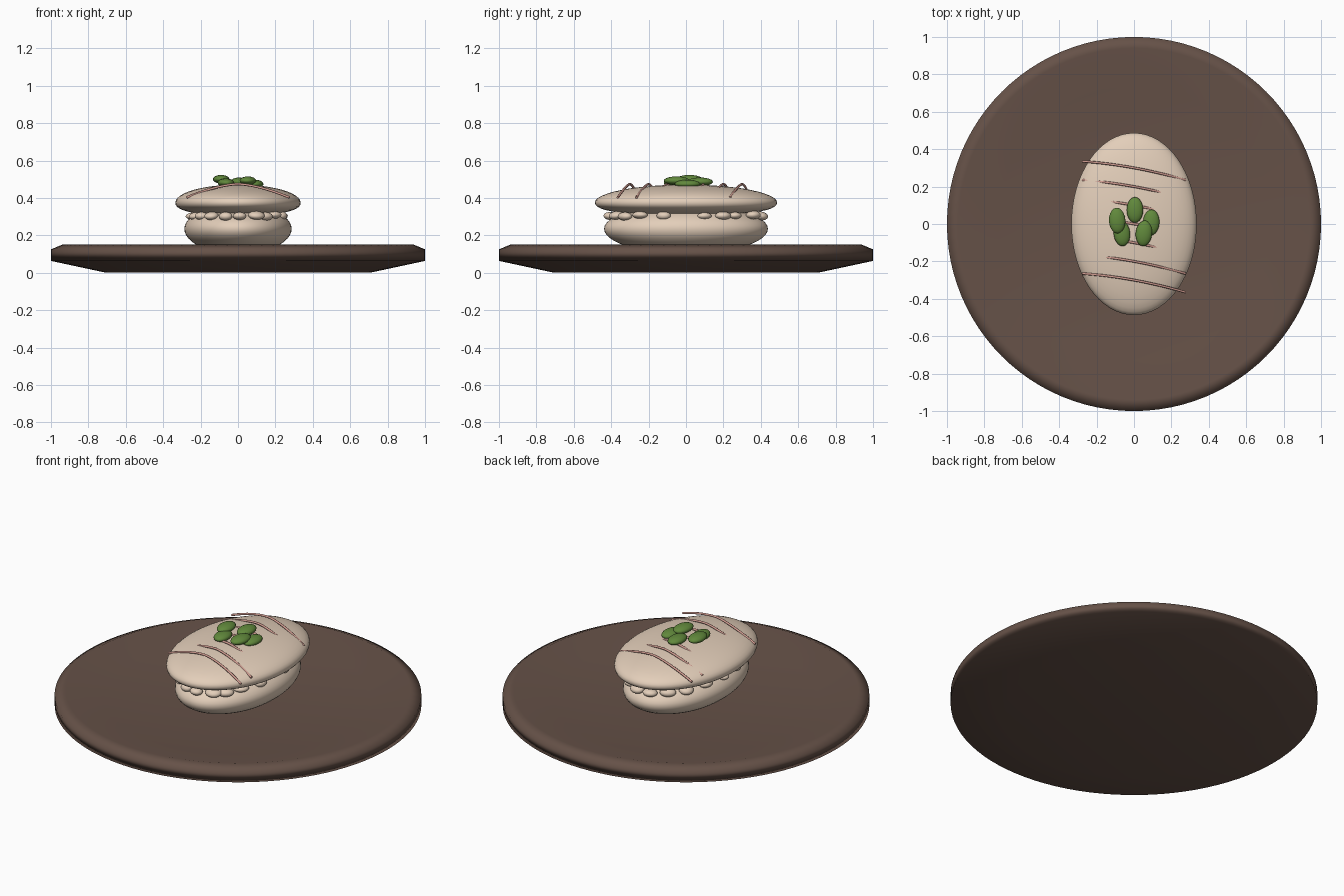
import bpy
import bmesh
import math
import random
from mathutils import Matrix

random.seed(4)
cube = bpy.data.objects.get("Cube")
if cube:
    bpy.data.objects.remove(cube)


def material(name, colour):
    mat = bpy.data.materials.new(name)
    mat.use_nodes = True
    mat.diffuse_color = (*colour, 1)
    bsdf = next(n for n in mat.node_tree.nodes if n.type == 'BSDF_PRINCIPLED')
    bsdf.inputs["Base Color"].default_value = (*colour, 1)
    bsdf.inputs["Roughness"].default_value = 0.7
    return mat


BROWN = material("dark brown", (0.132, 0.083, 0.064))
CREAM = material("bread cream", (0.77, 0.62, 0.49))
GREEN = material("leaf green", (0.12, 0.25, 0.045))
PINK = material("sauce pink", (0.65, 0.34, 0.29))


def add_object(name, bm, mat):
    bmesh.ops.recalc_face_normals(bm, faces=bm.faces)
    for face in bm.faces:
        face.smooth = True
    mesh = bpy.data.meshes.new(name)
    bm.to_mesh(mesh)
    bm.free()
    mesh.materials.append(mat)
    obj = bpy.data.objects.new(name, mesh)
    bpy.context.collection.objects.link(obj)
    return obj


def lathe(name, profile, mat, stretch=(1, 1, 1), steps=64):
    """Spin (radius, height) points round the z axis, then stretch."""
    bm = bmesh.new()
    verts = [bm.verts.new((r, 0, z)) for r, z in profile]
    edges = [bm.edges.new(pair) for pair in zip(verts, verts[1:])]
    bmesh.ops.spin(bm, geom=verts + edges, axis=(0, 0, 1), cent=(0, 0, 0),
                   angle=math.tau, steps=steps)
    bmesh.ops.remove_doubles(bm, verts=bm.verts, dist=0.0001)
    bmesh.ops.scale(bm, vec=stretch, verts=bm.verts)
    return add_object(name, bm, mat)


def bun_profile(top, middle, bottom, lower_power, n=12):
    """Domed cross-section of unit radius, from the top centre down."""
    points = []
    for i in range(2 * n + 1):
        a = math.pi / 2 * (1 - i / n)
        high = a >= 0
        power = 2 if high else lower_power
        reach = top - middle if high else middle - bottom
        r = max(0, math.cos(a)) ** (2 / power)
        z = math.copysign(abs(math.sin(a)) ** (2 / power), a) * reach
        points.append((r, middle + z))
    return points


def pebble(name, centre, size, mat, turn=0.0, tilt=0.0):
    bm = bmesh.new()
    matrix = (Matrix.Translation(centre) @ Matrix.Rotation(turn, 4, 'Z')
              @ Matrix.Rotation(tilt, 4, 'Y') @ Matrix.Diagonal((*size, 1)))
    bmesh.ops.create_uvsphere(bm, u_segments=20, v_segments=12, radius=1, matrix=matrix)
    return add_object(name, bm, mat)


# Shallow dished plate, shaded so that the broad faces stay flat
plate = lathe("plate", [(0, 0.105), (0.73, 0.105), (0.94, 0.15), (1, 0.125), (1, 0.063),
                        (0.705, 0), (0, 0)], BROWN, steps=96)
weighted = plate.modifiers.new("flat_broad_faces", 'WEIGHTED_NORMAL')
weighted.mode = 'FACE_AREA'
weighted.weight = 60

# Bread halves, the lower one resting on the dish floor
lathe("bottom_bun", bun_profile(0.365, 0.235, 0.1, 2), CREAM, (0.287, 0.438, 1))
lathe("top_bun", bun_profile(0.471, 0.375, 0.305, 2.4), CREAM, (0.335, 0.487, 1))

# Lumps of filling peeking out round the seam, unevenly spaced
LUMP_ANGLES = [14, 29, 40, 62, 80, 100, 121, 140, 160, 180,
               200, 216, 234, 254, 272, 294, 307, 323, 343]
for i, degrees in enumerate(LUMP_ANGLES):
    a = math.radians(degrees)
    place = (0.242 * math.cos(a), 0.408 * math.sin(a), 0.305 + random.uniform(-0.004, 0.004))
    size = (random.uniform(0.03, 0.04), random.uniform(0.034, 0.046), random.uniform(0.018, 0.024))
    pebble(f"filling_{i + 1}", place, size, CREAM, a, random.uniform(-0.1, 0.2))

# Thin sauce lines arched over the top bun
for i in range(7):
    curve = bpy.data.curves.new("sauce_line", 'CURVE')
    curve.dimensions = '3D'
    curve.bevel_depth = 0.0065
    curve.bevel_resolution = 2
    curve.use_fill_caps = True
    spline = curve.splines.new('POLY')
    spline.points.add(24)
    for k, point in enumerate(spline.points):
        t = k / 12 - 1
        y = 0.3 - 0.1 * i - 0.05 * t - 0.015 * t * t
        z = 0.474 - 0.072 * abs(t) ** 1.6
        point.co = (0.275 * t, y, z, 1)
    spline.use_smooth = True
    curve.materials.append(PINK)
    line = bpy.data.objects.new(f"sauce_line_{i + 1}", curve)
    bpy.context.collection.objects.link(line)

# Leaves piled in the middle: x, y, z, turn
LEAVES = [(-0.09, 0.018, 0.5, 0.05), (0.005, 0.075, 0.486, 0.0), (0.092, 0.008, 0.474, -0.05),
          (-0.065, -0.05, 0.481, 0.1), (0.053, -0.05, 0.492, -0.1)]
for i, (x, y, z, turn) in enumerate(LEAVES):
    pebble(f"leaf_{i + 1}", (x, y, z), (0.044, 0.069, 0.023), GREEN, turn)
